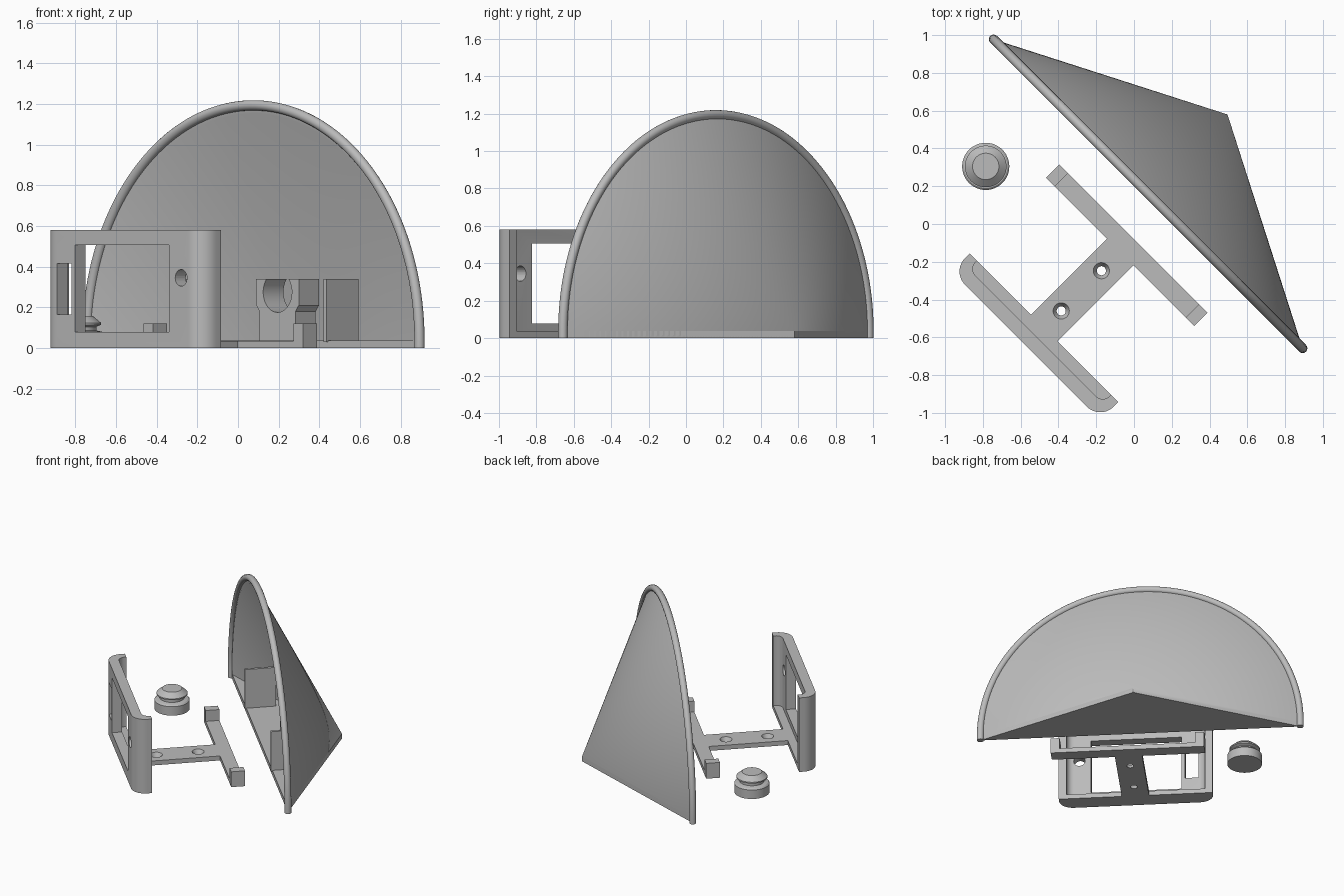
import bpy, bmesh, math
from mathutils import Matrix

if "Cube" in bpy.data.objects:
    bpy.data.objects.remove(bpy.data.objects["Cube"])

grey = bpy.data.materials.new("plain_grey")
grey.diffuse_color = (0.5, 0.5, 0.5, 1)
grey.use_nodes = True
grey.node_tree.nodes["Principled BSDF"].inputs["Base Color"].default_value = grey.diffuse_color
TURN = Matrix.Rotation(-math.pi / 4, 4, 'Z')   # everything is laid out diagonally


def finish(bm, name, smooth=False):
    bmesh.ops.remove_doubles(bm, verts=bm.verts, dist=1e-5)
    bmesh.ops.recalc_face_normals(bm, faces=bm.faces)
    me = bpy.data.meshes.new(name)
    bm.to_mesh(me)
    bm.free()
    me.transform(TURN)
    me.materials.append(grey)
    ob = bpy.data.objects.new(name, me)
    bpy.context.collection.objects.link(ob)
    if smooth:
        bpy.context.view_layer.objects.active = ob
        ob.select_set(True)
        bpy.ops.object.shade_smooth_by_angle(angle=math.radians(30))
        ob.select_set(False)
    return ob


def prism(name, pts, lo, hi, axis='z', smooth=False):
    """Extrude a closed outline along z (outline in x, y) or along y (outline in x, z)."""
    bm = bmesh.new()
    def put(a, b, d):
        return bm.verts.new((a, b, d) if axis == 'z' else (a, d, b))
    bot = [put(a, b, lo) for a, b in pts]
    top = [put(a, b, hi) for a, b in pts]
    n = len(pts)
    bm.faces.new(bot)
    bm.faces.new(top)
    for i in range(n):
        bm.faces.new((bot[i], bot[(i + 1) % n], top[(i + 1) % n], top[i]))
    return finish(bm, name, smooth)


def box(name, x0, x1, y0, y1, z0, z1):
    return prism(name, [(x0, y0), (x1, y0), (x1, y1), (x0, y1)], z0, z1)


def arc(cx, cy, r, a0, a1, n):
    return [(cx + r * math.cos(math.radians(a0 + (a1 - a0) * i / n)),
             cy + r * math.sin(math.radians(a0 + (a1 - a0) * i / n))) for i in range(n + 1)]


def circle(cx, cy, r, n=32):
    return arc(cx, cy, r, 0, 360, n)[:-1]


def cut(ob, cutter):
    m = ob.modifiers.new("cut", 'BOOLEAN')
    m.object = cutter
    m.solver = 'EXACT'
    cutter.hide_render = True
    cutter.hide_viewport = True


def half_lathe(name, prof, cx, cz, steps=96):
    """Sweep a closed (radius, y) section over a half turn, then straight down to z = 0."""
    bm = bmesh.new()
    rings = []
    for i in range(-1, steps + 2):
        a = math.pi * min(max(i, 0), steps) / steps
        z_off = 0 if i in (-1, steps + 1) else cz
        rings.append([bm.verts.new((cx + r * math.cos(a), y, z_off + r * math.sin(a)))
                      for r, y in prof])
    n = len(prof)
    for a, b in zip(rings, rings[1:]):
        for j in range(n):
            k = (j + 1) % n
            bm.faces.new((a[j], a[k], b[k], b[j]))
    bm.faces.new(rings[0])
    bm.faces.new(rings[-1])
    bmesh.ops.dissolve_degenerate(bm, edges=bm.edges, dist=1e-5)
    return finish(bm, name, True)


# Half-cone reflector with floor and rolled rim
CX, RIM_Y, TIP_Y, R, CZ = -0.06, 0.166, 0.76, 1.157, 0.037
half_lathe("cone_shell", [(R, RIM_Y), (0, TIP_Y), (0, TIP_Y - 0.03), (R - 0.04, RIM_Y)], CX, CZ)
half_lathe("cone_rim", circle(R, RIM_Y, 0.025, 16), CX, CZ)
prism("cone_floor", [(CX - R, RIM_Y), (CX + R, RIM_Y), (CX, TIP_Y)], 0, CZ)

# Side walls standing inside the cone
for side, x in (("left", -0.62), ("right", 0.44)):
    box(side + "_inner_wall", x, x + 0.02, RIM_Y - 0.01, 0.38, 0.03, 0.34)

# Clip holder with an open round seat
seat = arc(CX, 0.275, 0.1, 140, 400, 24)
prism("clip_holder",
      [(CX - 0.148, 0.34)] + [(seat[0][0], 0.34)] + seat + [(seat[-1][0], 0.34)] +
      [(CX + 0.148, 0.34), (CX + 0.148, 0.21), (CX + 0.125, 0.18), (CX + 0.125, 0.03),
       (CX - 0.125, 0.03), (CX - 0.125, 0.18), (CX - 0.148, 0.21)], 0.335, 0.476, 'y', True)

# T-shaped base: cross bar, end tabs, drilled stem
box("cross_bar", -0.502, 0.608, -0.156, -0.057, 0, 0.035)
for side, x in (("left", -0.502), ("right", 0.543)):
    box(side + "_end_tab", x, x + 0.065, -0.156, -0.057, 0.03, 0.12)
stem = box("stem", -0.045, 0.152, -0.76, -0.15, 0, 0.035)
for i, y in enumerate((-0.297, -0.598)):
    bm = bmesh.new()
    bmesh.ops.create_cone(bm, cap_ends=True, segments=32, radius1=0.02, radius2=0.047,
                          depth=0.05, matrix=Matrix.Translation((0.053, y, 0.0175)))
    cut(stem, finish(bm, "screw_hole_cutter_%d" % i))

# Front frame: rounded tray, open at the back and top
x0, x1, yf, yb, rad = -0.505, 0.608, -0.86, -0.726, 0.1
outer = ([(x0, yb)] + arc(x0 + rad, yf + rad, rad, 180, 270, 12) +
         arc(x1 - rad, yf + rad, rad, 270, 360, 12) + [(x1, yb)])
ri = 0.05
inner = (arc(x1 - 0.055 - ri, yf + 0.073 + ri, ri, 360, 270, 8) +
         arc(x0 + 0.055 + ri, yf + 0.073 + ri, ri, 270, 180, 8))
frame = prism("front_frame", outer + [(x1 - 0.055, yb)] + inner + [(x0 + 0.055, yb)],
              0, 0.58, smooth=True)
prism("frame_floor", [(x0 + 0.04, yb), (x0 + 0.04, yf + 0.06), (x1 - 0.04, yf + 0.06),
                      (x1 - 0.04, yb)], 0, 0.035)
cut(frame, box("window_cutter", -0.275, 0.379, -1, -0.74, 0.078, 0.507))
cut(frame, box("slot_cutter", -0.399, -0.30, -1, -0.74, 0.165, 0.415))
cut(frame, prism("round_hole_cutter", circle(0.464, 0.345, 0.041), -1, -0.7, 'y'))

# Grooved knob
bm = bmesh.new()
prof = [(0, 0), (0.125, 0), (0.125, 0.07), (0.115, 0.08), (0.088, 0.086), (0.088, 0.104),
        (0.11, 0.114), (0.11, 0.124), (0.07, 0.158), (0, 0.158)]
vs = [bm.verts.new((r, 0, z)) for r, z in prof]
es = [bm.edges.new(p) for p in zip(vs, vs[1:])]
bmesh.ops.spin(bm, geom=vs + es, cent=(0, 0, 0), axis=(0, 0, 1), angle=2 * math.pi, steps=48)
bmesh.ops.translate(bm, verts=bm.verts, vec=TURN.inverted() @ Matrix.Translation((-0.785, 0.305, 0)).translation)
finish(bm, "knob", True)
